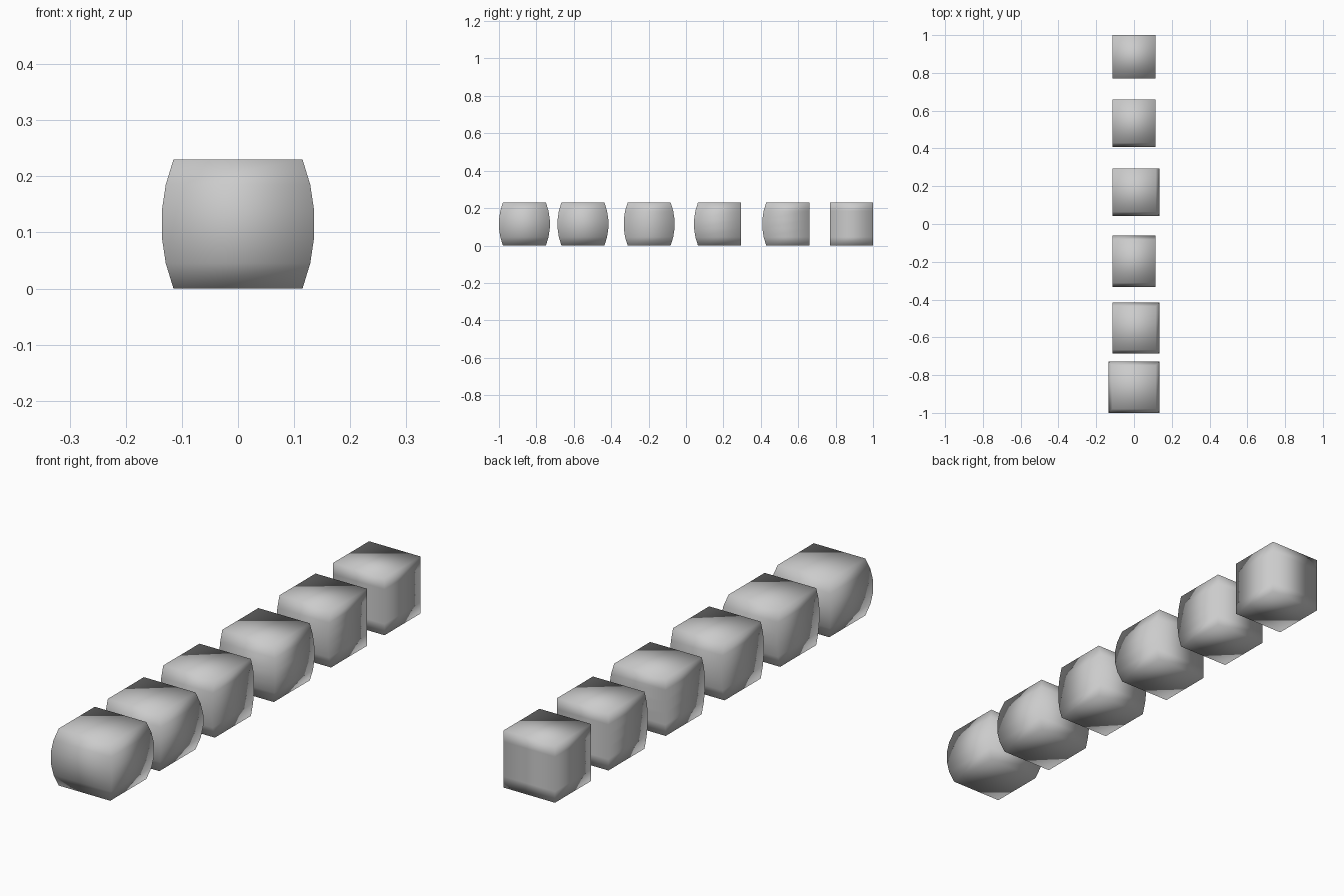
import bpy, bmesh, math

if "Cube" in bpy.data.objects:
    bpy.data.objects.remove(bpy.data.objects["Cube"])

SIDE = 0.23      # cube edge length
H = SIDE / 2
SEGS = 5         # flat steps along each bulged side
SAG = 0.0216     # height of the bulge arc
R = (H * H + SAG * SAG) / (2 * SAG)
HALF = math.asin(H / R)


def pillow_block(name, cy, front=0, back=0, right=0, left=0):
    """Cube whose chosen sides bulge out in a vertical arc, mitred at the corners."""
    bm = bmesh.new()
    rings = []
    for i in range(SEGS + 1):
        a = HALF * (2 * i / SEGS - 1)
        z = H + R * math.sin(a)
        o = R * (math.cos(a) - math.cos(HALF))
        x0, x1 = -H - left * o, H + right * o
        y0, y1 = cy - H - front * o, cy + H + back * o
        rings.append([bm.verts.new((x, y, z)) for x, y in
                      ((x0, y0), (x1, y0), (x1, y1), (x0, y1))])
    for lo, hi in zip(rings, rings[1:]):
        for k in range(4):
            n = (k + 1) % 4
            bm.faces.new((lo[k], lo[n], hi[n], hi[k]))
    bm.faces.new(rings[0][::-1])
    bm.faces.new(rings[-1])
    # smooth along each arc, crisp at corners and caps
    for f in bm.faces:
        f.smooth = True
    for e in bm.edges:
        e.smooth = e.calc_face_angle(0) < math.radians(30)
    me = bpy.data.meshes.new(name)
    bm.to_mesh(me)
    bm.free()
    bpy.context.collection.objects.link(bpy.data.objects.new(name, me))


# Row of blocks, from plain cube at the back to fully bulged at the front
pillow_block("plain_block", 0.885)
pillow_block("one_side_block", 0.544, front=1)
pillow_block("corner_sides_block", 0.179, front=1, right=1)
pillow_block("opposite_sides_block", -0.197, front=1, back=1)
pillow_block("three_sides_block", -0.551, front=1, back=1, right=1)
pillow_block("four_sides_block", -0.864, front=1, back=1, right=1, left=1)
